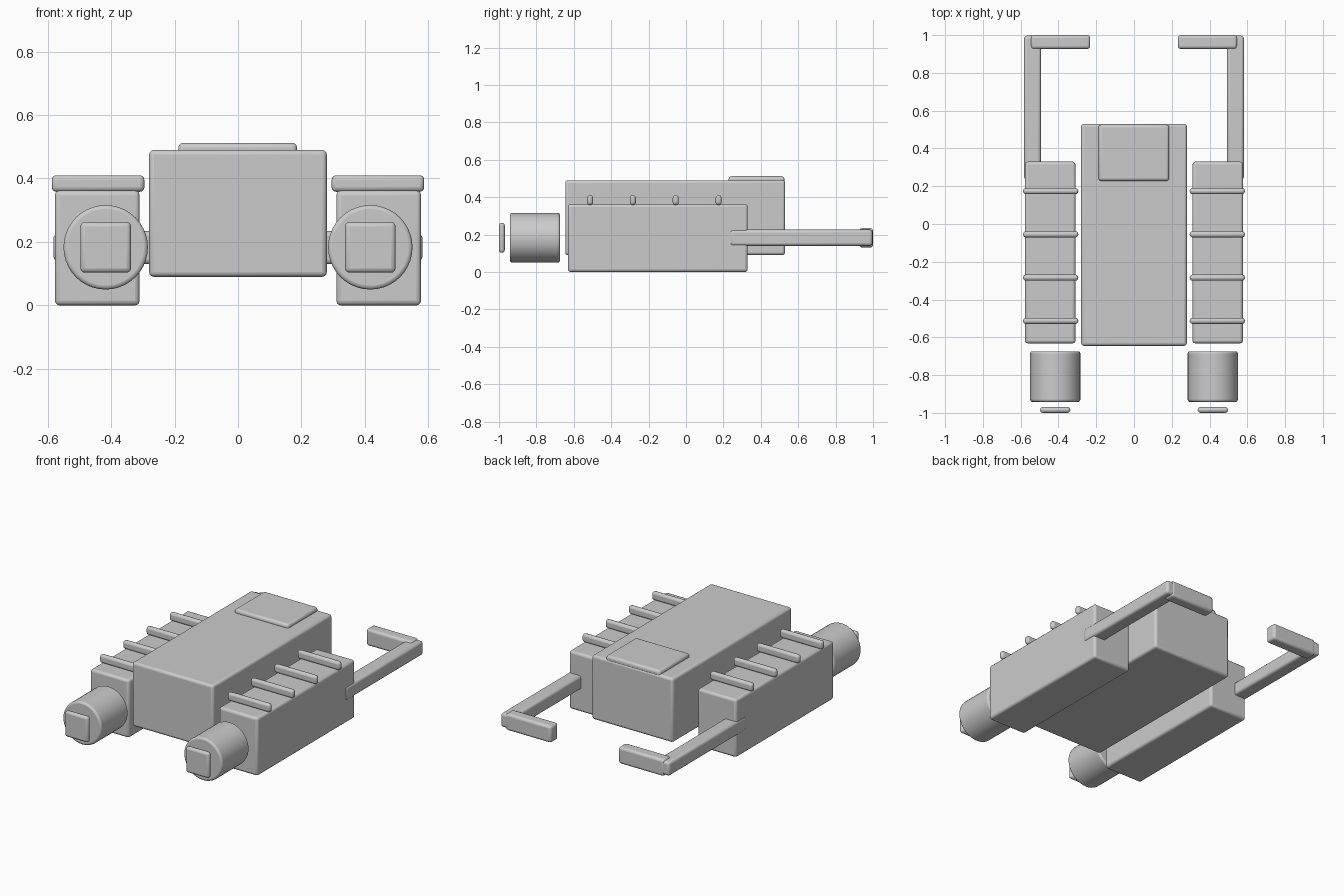
import bpy, math

if "Cube" in bpy.data.objects:
    bpy.data.objects.remove(bpy.data.objects["Cube"])


def finish(ob, name, bevel):
    ob.name = name
    bpy.ops.object.transform_apply(location=False, rotation=True, scale=True)
    m = ob.modifiers.new("bevel", 'BEVEL')
    m.width = bevel
    m.segments = 3
    m.limit_method = 'ANGLE'
    m.angle_limit = math.radians(40)
    bpy.ops.object.shade_smooth_by_angle(angle=math.radians(35))
    return ob


def box(name, x, y, z, bevel=0.015):
    # box from (min, max) ranges on each axis
    c = [(a + b) / 2 for a, b in (x, y, z)]
    bpy.ops.mesh.primitive_cube_add(size=1, location=c)
    ob = bpy.context.object
    ob.scale = [b - a for a, b in (x, y, z)]
    return finish(ob, name, bevel)


# central hull and roof hatch
box("hull", (-0.28, 0.28), (-0.645, 0.53), (0.09, 0.49))
box("roof_hatch", (-0.188, 0.186), (0.228, 0.526), (0.45, 0.512))

for side, s in (("left", -1), ("right", 1)):
    def sbox(name, x, y, z, bevel=0.015):
        return box(f"{side}_{name}", sorted((s * x[0], s * x[1])), y, z, bevel)

    # side pod with cross ribs on top
    sbox("pod", (0.31, 0.577), (-0.632, 0.33), (0.0, 0.362))
    for i in range(4):
        y = -0.513 + i * 0.229
        sbox(f"rib_{i + 1}", (0.295, 0.587), (y - 0.016, y + 0.016), (0.358, 0.41), 0.0145)

    # round motor at the front with a square plate ahead of it
    bpy.ops.mesh.primitive_cylinder_add(vertices=40, radius=0.133, depth=0.268,
                                        location=(s * 0.417, -0.808, 0.183),
                                        rotation=(math.pi / 2, 0, 0))
    finish(bpy.context.object, f"{side}_motor", 0.012)
    sbox("front_plate", (0.337, 0.497), (-1.0, -0.969), (0.103, 0.263), 0.0145)

    # rear arm with inward hook
    sbox("arm", (0.493, 0.582), (0.235, 0.997), (0.14, 0.226))
    sbox("hook", (0.232, 0.546), (0.927, 1.0), (0.13, 0.234))
